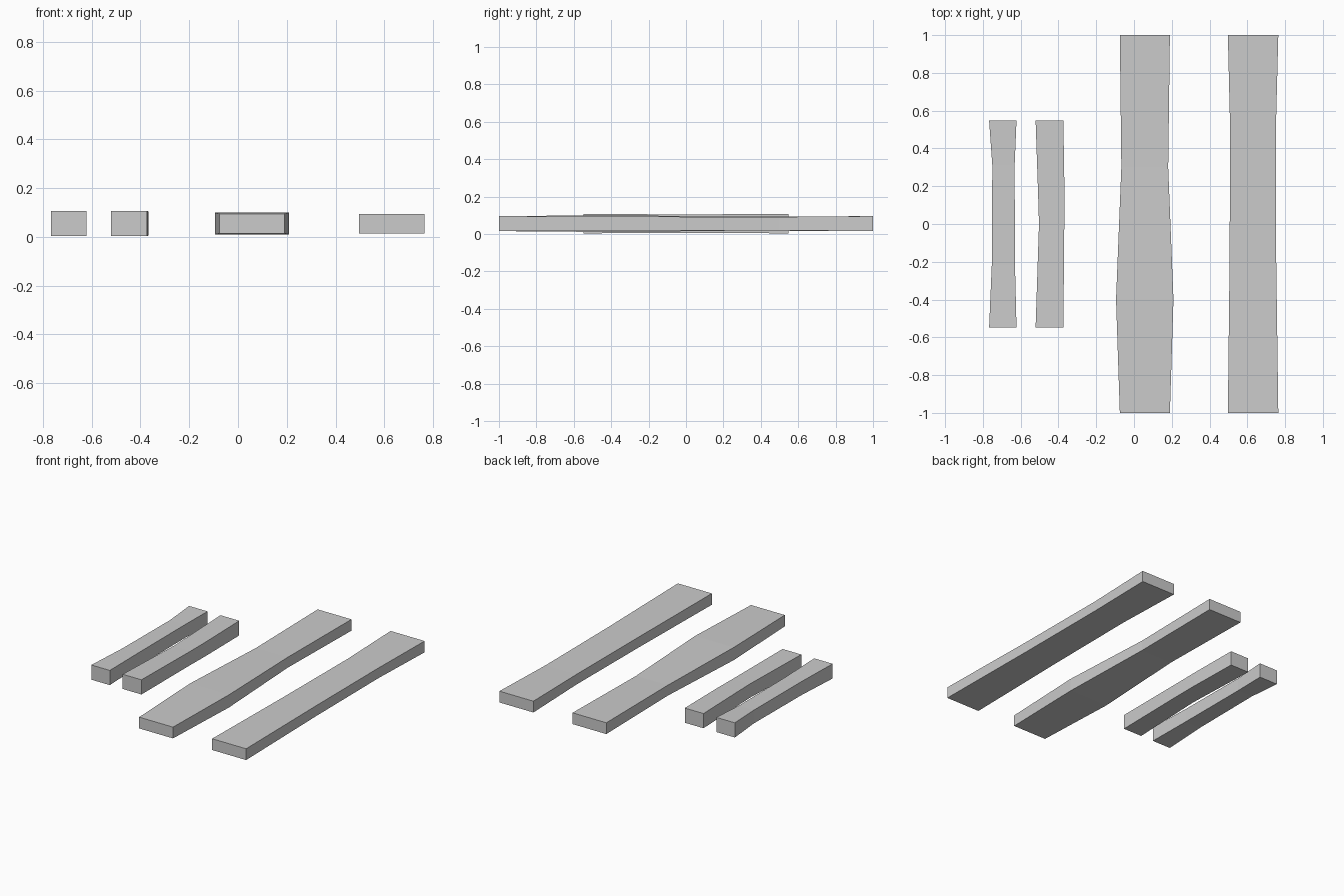
import bpy
import bmesh

cube = bpy.data.objects.get("Cube")
if cube:
    bpy.data.objects.remove(cube, do_unlink=True)

grey = bpy.data.materials.new("plain grey")
grey.use_nodes = True
colour = (0.6, 0.6, 0.6, 1)
grey.diffuse_color = colour
grey.node_tree.nodes["Principled BSDF"].inputs["Base Color"].default_value = colour


def plank(name, stations, middle=0.055):
    """Loft a box section through stations of (y, left x, right x, half thickness)."""
    bm = bmesh.new()
    rings = []
    for y, x0, x1, h in stations:
        corners = ((x0, -h), (x1, -h), (x1, h), (x0, h))
        rings.append([bm.verts.new((x, y, middle + z)) for x, z in corners])
    for a, b in zip(rings, rings[1:]):
        for i in range(4):
            j = (i + 1) % 4
            bm.faces.new((a[i], a[j], b[j], b[i]))
    bm.faces.new(rings[0])
    bm.faces.new(rings[-1])
    bmesh.ops.recalc_face_normals(bm, faces=bm.faces)
    mesh = bpy.data.meshes.new(name)
    bm.to_mesh(mesh)
    bm.free()
    mesh.materials.append(grey)
    bpy.context.collection.objects.link(bpy.data.objects.new(name, mesh))


# Two short, thick battens
plank("outer_short_plank", [
    (-0.548, -0.767, -0.622, 0.052), (-0.22, -0.753, -0.63, 0.048),
    (0.31, -0.75, -0.632, 0.047), (0.548, -0.767, -0.622, 0.052)])
plank("inner_short_plank", [
    (-0.548, -0.521, -0.374, 0.052), (0.0, -0.503, -0.369, 0.049),
    (0.17, -0.508, -0.368, 0.05), (0.548, -0.521, -0.374, 0.052)])

# Two long, wide boards
plank("middle_long_plank", [
    (-1, -0.075, 0.19, 0.04), (-0.4, -0.095, 0.209, 0.045),
    (0.3, -0.067, 0.181, 0.037), (1, -0.075, 0.19, 0.04)])
plank("outer_long_plank", [
    (-1, 0.497, 0.764, 0.04), (-0.2, 0.506, 0.753, 0.037),
    (0.5, 0.509, 0.751, 0.036), (1, 0.497, 0.764, 0.04)])
